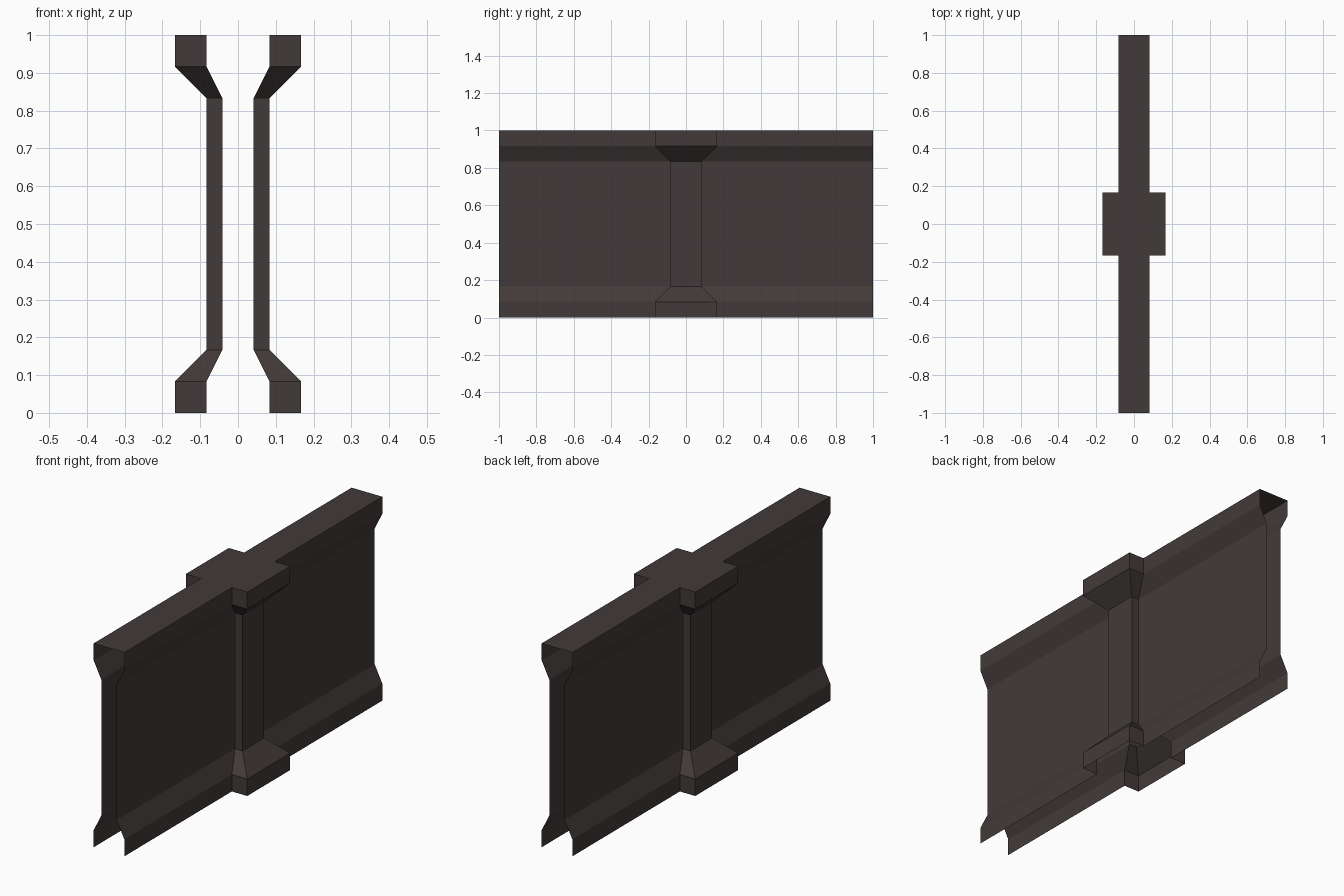
import bpy, bmesh

if "Cube" in bpy.data.objects:
    bpy.data.objects.remove(bpy.data.objects["Cube"])

U = 1 / 12  # module size of the wall

# One flat colour
mat = bpy.data.materials.new("dark_brown_grey")
mat.diffuse_color = (0.054, 0.042, 0.041, 1)
mat.use_nodes = True
mat.node_tree.nodes["Principled BSDF"].inputs["Base Color"].default_value = mat.diffuse_color


def plus_outline(w, p):
    """Cross-shaped plan: long thin wall (half width w), square pillar (half width p)."""
    right = [(w, -1), (w, -p), (p, -p), (p, p), (w, p), (w, 1)]
    return right + [(-x, -y) for x, y in right]


# Height, wall half width, pillar half width: plinth, waist, cornice
levels = [
    (0, U, 2 * U), (U, U, 2 * U), (2 * U, U / 2, U),
    (1 - 2 * U, U / 2, U), (1 - U, U, 2 * U), (1, U, 2 * U),
]

bm = bmesh.new()
rings = [[bm.verts.new((x, y, z)) for x, y in plus_outline(w, p)]
         for z, w, p in levels]

# Side skin, left open at both wall ends and underneath
n = len(rings[0])
for low, high in zip(rings, rings[1:]):
    for i in range(n):
        if i in (5, 11):  # open ends at y = 1 and y = -1
            continue
        j = (i + 1) % n
        bm.faces.new((low[i], low[j], high[j], high[i]))

# Flat top: two wall strips and the pillar square between them
t = rings[-1]
bm.faces.new((t[0], t[1], t[10], t[11]))
bm.faces.new((t[1], t[2], t[3], t[4], t[7], t[8], t[9], t[10]))
bm.faces.new((t[4], t[5], t[6], t[7]))

mesh = bpy.data.meshes.new("wall_with_pillar")
bm.to_mesh(mesh)
bm.free()
mesh.materials.append(mat)
wall = bpy.data.objects.new("wall_with_pillar", mesh)
bpy.context.collection.objects.link(wall)
